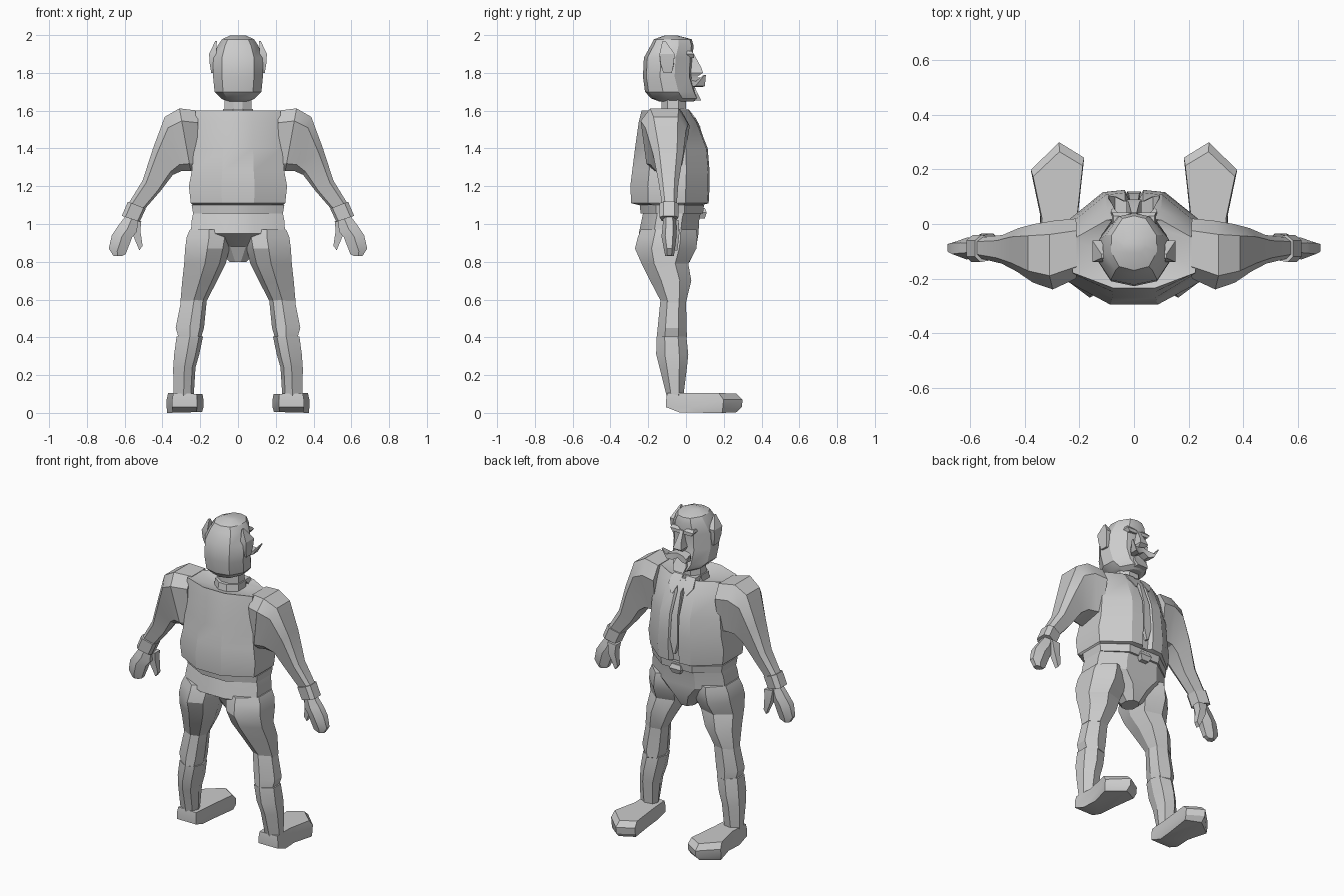
import bpy, bmesh, math

OCT = [(.33, 0), (.67, 0), (1, .25), (1, .7), (.72, 1), (.28, 1), (0, .7), (0, .25)]
LEG = [(.15, .12), (.5, 0), (1, .27), (1, .72), (.6, 1), (.12, .88), (0, .5)]
ARM = [(0, .3), (.12, .12), (.8, 0), (1, .2), (1, .8), (.75, 1), (.1, .85)]
HAND = [(.5, 0), (1, .25), (1, .75), (.5, 1), (0, .75), (0, .25)]
BOX = [(0, 0), (1, 0), (1, 1), (0, 1)]
# octagon with a recessed front opening
VEST = [(.33, 0), (.67, 0), (1, .22), (1, .7), (.72, .98), (.57, 1), (.54, .94),
        (.46, .94), (.43, 1), (.28, .98), (0, .7), (0, .22)]


def loft(name, rows, shape=OCT, mirror=False):
    """Skin rings; row = (xa, za, xb, zb, y0, y1), shape spans b->a and y0->y1."""
    bm = bmesh.new()
    rings = []
    for xa, za, xb, zb, y0, y1 in rows:
        rings.append([bm.verts.new((xb + (xa - xb) * u, y0 + (y1 - y0) * v,
                                    zb + (za - zb) * u)) for u, v in shape])
    n = len(shape)
    for r, s in zip(rings, rings[1:]):
        for i in range(n):
            j = (i + 1) % n
            bm.faces.new((r[i], r[j], s[j], s[i]))
    bm.faces.new(rings[0][::-1])
    bm.faces.new(rings[-1])
    if mirror:
        dup = bmesh.ops.duplicate(bm, geom=bm.verts[:] + bm.edges[:] + bm.faces[:])
        for v in dup["geom"]:
            if isinstance(v, bmesh.types.BMVert):
                v.co.x *= -1
    bmesh.ops.recalc_face_normals(bm, faces=bm.faces[:])
    me = bpy.data.meshes.new(name)
    bm.to_mesh(me)
    bm.free()
    ob = bpy.data.objects.new(name, me)
    bpy.context.collection.objects.link(ob)
    bpy.ops.object.select_all(action='DESELECT')
    ob.select_set(True)
    bpy.context.view_layer.objects.active = ob
    bpy.ops.object.shade_smooth_by_angle(angle=math.radians(28))
    return ob


def level(rows):
    """Centred horizontal rings from (z, half_width, y0, y1)."""
    return [(w, z, -w, z, y0, y1) for z, w, y0, y1 in rows]


def limb(rows):
    """Horizontal rings from (z, inner_x, outer_x, y0, y1)."""
    return [(b, z, a, z, y0, y1) for z, a, b, y0, y1 in rows]


# torso
loft("vest", level([(1.10, .24, -.25, .085), (1.11, .25, -.29, .12), (1.2, .26, -.295, .125),
                    (1.28, .245, -.285, .125), (1.40, .235, -.27, .115), (1.54, .225, -.25, .06),
                    (1.60, .225, -.235, .02), (1.57, .08, -.16, .0)]), VEST)
loft("tie", level([(1.16, .006, .09, .12), (1.24, .026, .09, .12), (1.40, .02, .08, .112),
                   (1.53, .012, .02, .068), (1.56, .022, -.01, .05), (1.595, .018, -.03, .025)]), BOX)
loft("belt", level([(1.055, .238, -.24, .09), (1.10, .245, -.245, .095)]))
loft("belt_buckle", level([(1.03, .025, .07, .10), (1.06, .04, .07, .11), (1.085, .03, .07, .10)]), BOX)
loft("pelvis", level([(1.07, .235, -.225, .08), (1.02, .245, -.235, .07), (.95, .25, -.25, .066),
                      (.88, .12, -.13, .055), (.80, .045, -.09, .02)]))

# legs
loft("thigh", limb([(.97, .05, .255, -.24, .055), (.93, .035, .272, -.255, .06),
                    (.87, .045, .28, -.27, .055), (.79, .065, .285, -.235, .012),
                    (.70, .11, .295, -.19, .028), (.585, .17, .305, -.13, 0)]), LEG, True)
loft("knee", limb([(.60, .165, .30, -.135, .0), (.45, .18, .33, -.15, .003),
                   (.40, .195, .315, -.155, .005), (.385, .2, .31, -.14, -.01)]), LEG, True)
loft("boot_shaft", limb([(.405, .185, .325, -.155, .002), (.31, .205, .338, -.158, .012),
                         (.24, .225, .343, -.14, .005), (.08, .235, .342, -.1, -.015)]), LEG, True)
# shoe outline seen from above, running sole to upper
SHOE = [(.17, 0), (.85, 0), (.82, .33), (1, .75), (.47, 1), (0, .86), (.12, .33)]
loft("shoe", [(.375, .0, .19, .005, -.03, .265), (.378, .03, .183, .03, -.105, .295),
              (.378, .07, .183, .07, -.105, .30), (.37, .105, .188, .10, -.10, .265)], SHOE, True)

# arms
loft("sleeve", [(.21, 1.60, .22, 1.28, -.2, .02), (.31, 1.612, .25, 1.28, -.24, .012),
                (.388, 1.567, .30, 1.28, -.215, .0), (.45, 1.40, .345, 1.26, -.175, -.015),
                (.505, 1.23, .41, 1.175, -.145, -.04), (.585, 1.10, .51, 1.06, -.125, -.05)], ARM, True)
loft("cuff", [(.583, 1.118, .488, 1.082, -.14, -.04), (.615, 1.043, .52, 1.012, -.14, -.04)], ARM, True)
loft("hand", [(.59, 1.05, .53, 1.02, -.12, -.055), (.635, .99, .535, .96, -.125, -.05),
              (.668, .94, .56, .93, -.13, -.05), (.684, .87, .595, .84, -.115, -.06),
              (.66, .832, .615, .83, -.11, -.065)], HAND, True)
loft("thumb", [(.57, 1.02, .512, 1.015, -.09, -.04), (.56, .95, .517, .965, -.08, -.035),
               (.522, .86, .505, .885, -.07, -.045)], BOX, True)

# neck and head
loft("neck", level([(1.54, .075, -.13, .0), (1.68, .07, -.13, .0)]))
loft("collar", level([(1.55, .085, -.16, .012), (1.61, .08, -.15, .01)]))
loft("collar_point", limb([(1.61, .01, .075, -.04, .012), (1.56, .02, .085, .0, .052),
                           (1.51, .04, .05, .045, .078)]), BOX, True)
HEAD = [(.5, 0), (.82, .07), (1, .35), (.98, .65), (.75, .95), (.5, 1),
        (.25, .95), (.02, .65), (0, .35), (.18, .07)]
loft("head", level([(1.648, .06, -.14, .04), (1.665, .09, -.185, .07), (1.70, .124, -.217, .055),
                    (1.78, .132, -.228, .03), (1.88, .133, -.223, .035), (1.945, .107, -.187, .04),
                    (1.978, .085, -.17, .03), (1.999, .04, -.11, -.05)]), HEAD)
loft("chin", level([(1.655, .035, .0, .08), (1.69, .045, .0, .062), (1.735, .03, .0, .04)]), BOX)
loft("nose", level([(1.78, .018, .0, .06), (1.80, .028, .0, .09), (1.83, .02, .0, .08),
                    (1.90, .01, .0, .042)]), BOX)
loft("brow", limb([(1.88, .012, .065, -.01, .042), (1.90, .012, .08, -.02, .042),
                   (1.915, .03, .075, -.02, .03)]), BOX, True)
loft("moustache", [(.0, 1.775, .0, 1.745, .02, .085), (.04, 1.765, .035, 1.725, .02, .085),
                   (.07, 1.755, .065, 1.73, .05, .10), (.092, 1.79, .096, 1.785, .095, .105)], BOX, True)
loft("ear", [(.142, 1.80, .115, 1.80, -.12, -.075), (.15, 1.85, .12, 1.84, -.135, -.065),
             (.153, 1.90, .115, 1.90, -.14, -.06), (.12, 1.97, .112, 1.968, -.125, -.11)], BOX, True)
